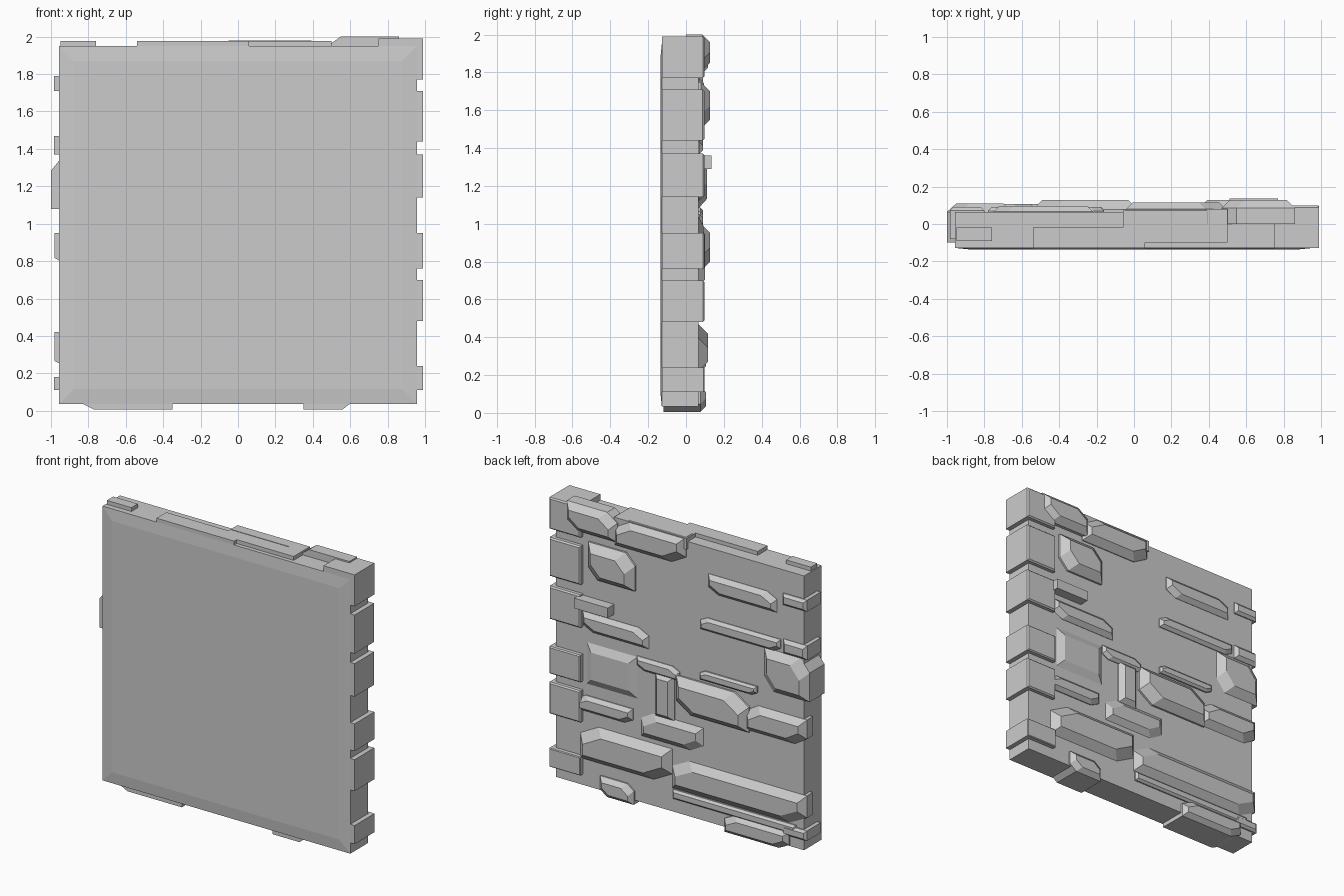
import bpy, bmesh, random

if "Cube" in bpy.data.objects:
    bpy.data.objects.remove(bpy.data.objects["Cube"])

random.seed(4)
BACK, FRONT = 0.065, -0.128   # back plane and front rim of the slab


def loft(name, rings):
    """Skin equal-length vertex rings and cap both ends."""
    bm = bmesh.new()
    rows = [[bm.verts.new(p) for p in r] for r in rings]
    n = len(rows[0])
    for a, b in zip(rows, rows[1:]):
        for i in range(n):
            j = (i + 1) % n
            bm.faces.new((a[i], a[j], b[j], b[i]))
    bm.faces.new(rows[0])
    bm.faces.new(rows[-1])
    bmesh.ops.recalc_face_normals(bm, faces=bm.faces)
    me = bpy.data.meshes.new(name)
    bm.to_mesh(me)
    bm.free()
    bpy.context.collection.objects.link(bpy.data.objects.new(name, me))


def ring(x0, x1, z0, z1, y, cx=0, cz=0, flip=False):
    """Rectangle outline in x/z with two opposite corners chipped."""
    pts = [(x0 + cx, z0), (x1, z0), (x1, z1 - cz), (x1 - cx, z1), (x0, z1), (x0, z0 + cz)]
    if not cx:
        pts = [(x0, z0), (x1, z0), (x1, z1), (x0, z1)]
    return [(x0 + x1 - x if flip else x, y, z) for x, z in pts]


def stone(name, x0, x1, z0, z1, depth, start=0.0, chip=0.2, bevel=0.22):
    """Chipped block from y=start to y=depth, bevelled towards the back."""
    w, h = x1 - x0, z1 - z0
    cx, cz = chip * min(w, 3 * h), chip * 1.5 * h
    i = min(bevel * min(w, h), 0.05)
    flip = random.random() < 0.5
    shoulder = max(BACK, depth - i)
    loft(name, [ring(x0, x1, z0, z1, y, cx, cz, flip) for y in (start, shoulder)]
         + [ring(x0 + i, x1 - i, z0 + i, z1 - i, depth, cx, cz, flip)])


# Slab with a shallow front bevel
loft("slab", [ring(-.957 + i, .957 - i, .035 + i, 1.95 - i, y)
              for i, y in ((.08, -.136), (0, FRONT), (0, BACK))])

# Stones wrapping the right edge, as height ranges
for i, (z0, z1) in enumerate([(.11, .24), (.48, .7), (.76, .95), (1.14, 1.37), (1.44, 1.71), (1.77, 1.99)]):
    stone(f"right_stone_{i + 1}", .75, .99, z0, z1, .098, FRONT, 0, .04)

# Stones wrapping the left edge
for i, (z0, z1) in enumerate([(.11, .18), (1.37, 1.47), (1.71, 1.79)]):
    stone(f"left_stone_{i + 1}", -.985, -.8, z0, z1, .09, -.08, 0)
stone("left_boulder", -1, -.65, 1.08, 1.37, .11, -.1, .2)

# Stones along the top and bottom edges
for i, (x0, x1, y0, y1) in enumerate([(-.54, .06, FRONT, -.02), (.06, .5, -.1, -.02),
                                      (-.06, .5, -.02, .08), (-.95, -.76, -.09, -.02)]):
    loft(f"top_stone_{i + 1}", [ring(x0, x1, 1.9, 1.977, y) for y in (y0, y1)])
for i, (x0, x1) in enumerate([(-.85, -.35), (.35, .61)]):
    stone(f"bottom_stone_{i + 1}", x0, x1, .006, .14, .105, -.12)

# Stones on the back: x range and z range, grouped by depth
layers = {
    .128: [(.47, .86, 1.81, 2.0), (.34, .7, 1.5, 1.75), (-.54, .02, .75, 1.0)],
    .115: [(-.05, .5, 1.78, 1.98), (.06, .77, .22, .47)],
    .106: [(-.98, -.51, .76, .95), (-.98, .06, .2, .42)],
    .096: [(-.75, -.22, 1.64, 1.77), (.24, .75, 1.12, 1.25), (.36, .79, .56, .67), (-.18, .3, .5, .68)],
    .09: [(-.78, -.16, 1.37, 1.46), (-.6, -.16, 1.02, 1.085), (0, .33, .96, 1.05)],
}
for depth, group in layers.items():
    for i, bounds in enumerate(group):
        stone(f"back_stone_{int(depth * 1000)}_{i + 1}", *bounds, depth)

# Squared blocks and the low ledge
stone("panel_block", .33, .72, .75, 1.04, .092, chip=0)
stone("post_block", .04, .19, .67, .98, .1, chip=0)
stone("low_ledge", -.9, .05, .13, .195, .088, chip=0)
stone("small_block", .51, .77, 1.29, 1.36, .135, chip=0, bevel=0)
